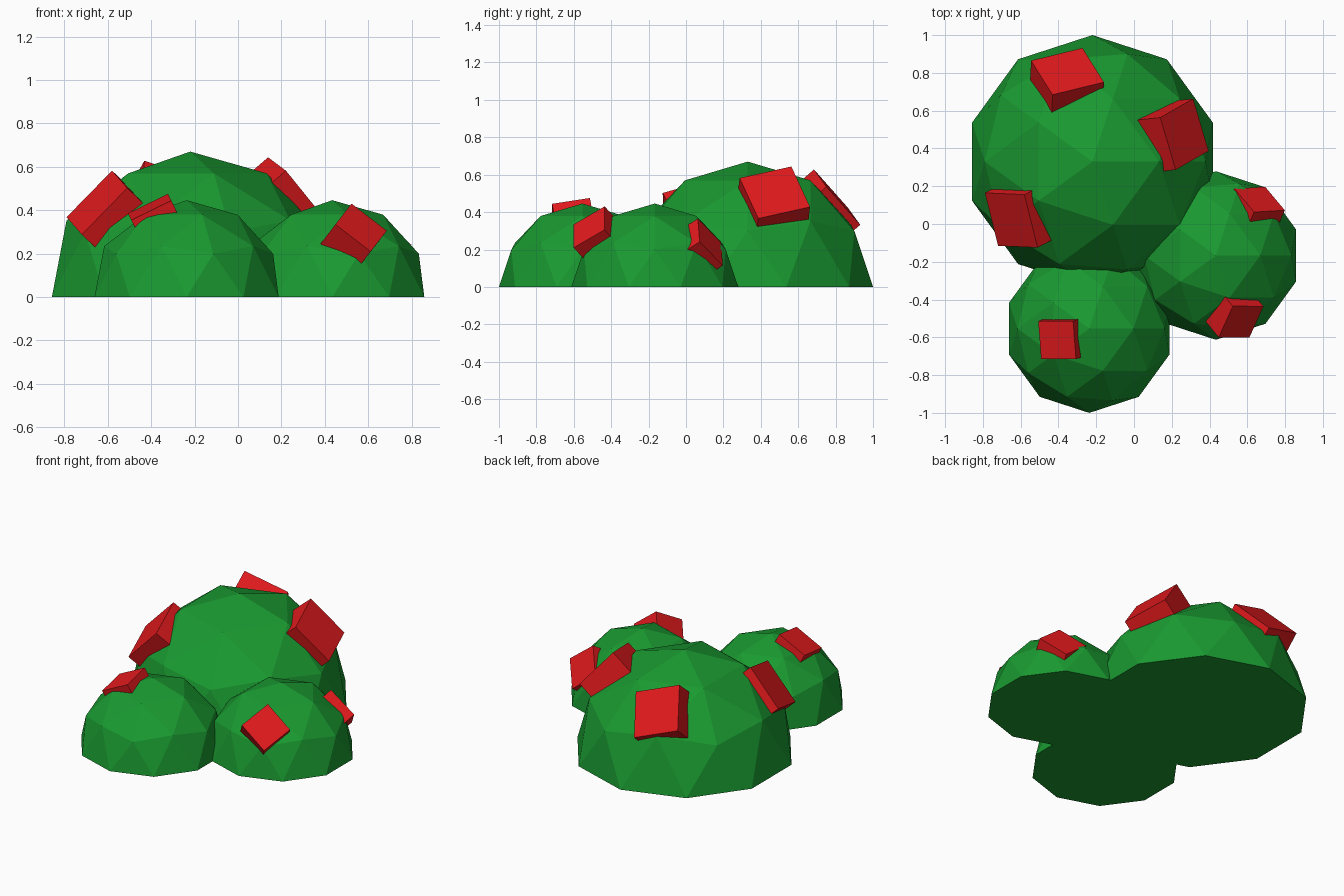
import bpy, bmesh
from mathutils import Vector, Matrix

if "Cube" in bpy.data.objects:
    bpy.data.objects.remove(bpy.data.objects["Cube"])


def material(name, color):
    m = bpy.data.materials.new(name)
    m.diffuse_color = color
    m.use_nodes = True
    m.node_tree.nodes["Principled BSDF"].inputs["Base Color"].default_value = m.diffuse_color
    return m


green = material("leaf_green", (0.01, 0.32, 0.03, 1))
red = material("bloom_red", (0.75, 0.01, 0.012, 1))


def finish(bm, name, mat):
    mesh = bpy.data.meshes.new(name)
    bm.to_mesh(mesh)
    bm.free()
    mesh.materials.append(mat)
    bpy.context.collection.objects.link(bpy.data.objects.new(name, mesh))


def bush(name, x, y, r):
    """Low-poly half sphere with a closed flat base."""
    bm = bmesh.new()
    bmesh.ops.create_icosphere(bm, subdivisions=2, radius=r)
    bmesh.ops.bisect_plane(bm, geom=bm.verts[:] + bm.edges[:] + bm.faces[:], dist=1e-4,
                           plane_co=(0, 0, 0), plane_no=(0, 0, 1), clear_inner=True)
    rim = [e for e in bm.edges if e.is_boundary]
    bmesh.ops.contextual_create(bm, geom=rim)
    bmesh.ops.recalc_face_normals(bm, faces=bm.faces[:])
    bmesh.ops.translate(bm, verts=bm.verts[:], vec=(x, y, 0))
    finish(bm, name, green)


def bloom(name, center, a, b, size):
    """Cube sunk in a bush; center is its outer face, a and b that face's edges."""
    a = Vector(a).normalized()
    n = a.cross(Vector(b)).normalized()
    b = n.cross(a)
    mid = Vector(center) - n * size / 2
    mat = Matrix.Translation(mid) @ Matrix((a, b, n)).transposed().to_4x4()
    bm = bmesh.new()
    bmesh.ops.create_cube(bm, size=size, matrix=mat)
    finish(bm, name, red)


# Three overlapping bushes
bush("large_bush", -0.22, 0.33, 0.67)
bush("right_bush", 0.434, -0.167, 0.446)
bush("front_bush", -0.237, -0.554, 0.446)

# Blooms on the large bush
bloom("large_bloom_back", (-0.352, 0.808, 0.48), (0.265, 0.065, -0.09), (-0.135, 0.17, -0.19), 0.295)
bloom("large_bloom_right", (0.267, 0.475, 0.505), (0.08, -0.27, -0.06), (0.18, 0.08, -0.22), 0.295)
bloom("large_bloom_left", (-0.65, 0.02, 0.435), (0.07, -0.28, -0.08), (0.21, 0, 0.22), 0.3)

# Blooms on the small bushes
bloom("right_bloom_back", (0.665, 0.13, 0.24), (0.17, 0.01, -0.13), (-0.1, 0.125, -0.13), 0.205)
bloom("right_bloom_front", (0.567, -0.518, 0.32), (-0.07, -0.155, -0.09), (0.17, 0, -0.13), 0.205)
bloom("front_bloom", (-0.407, -0.615, 0.415), (0.185, 0, 0.09), (0, 0.21, 0.04), 0.205)
